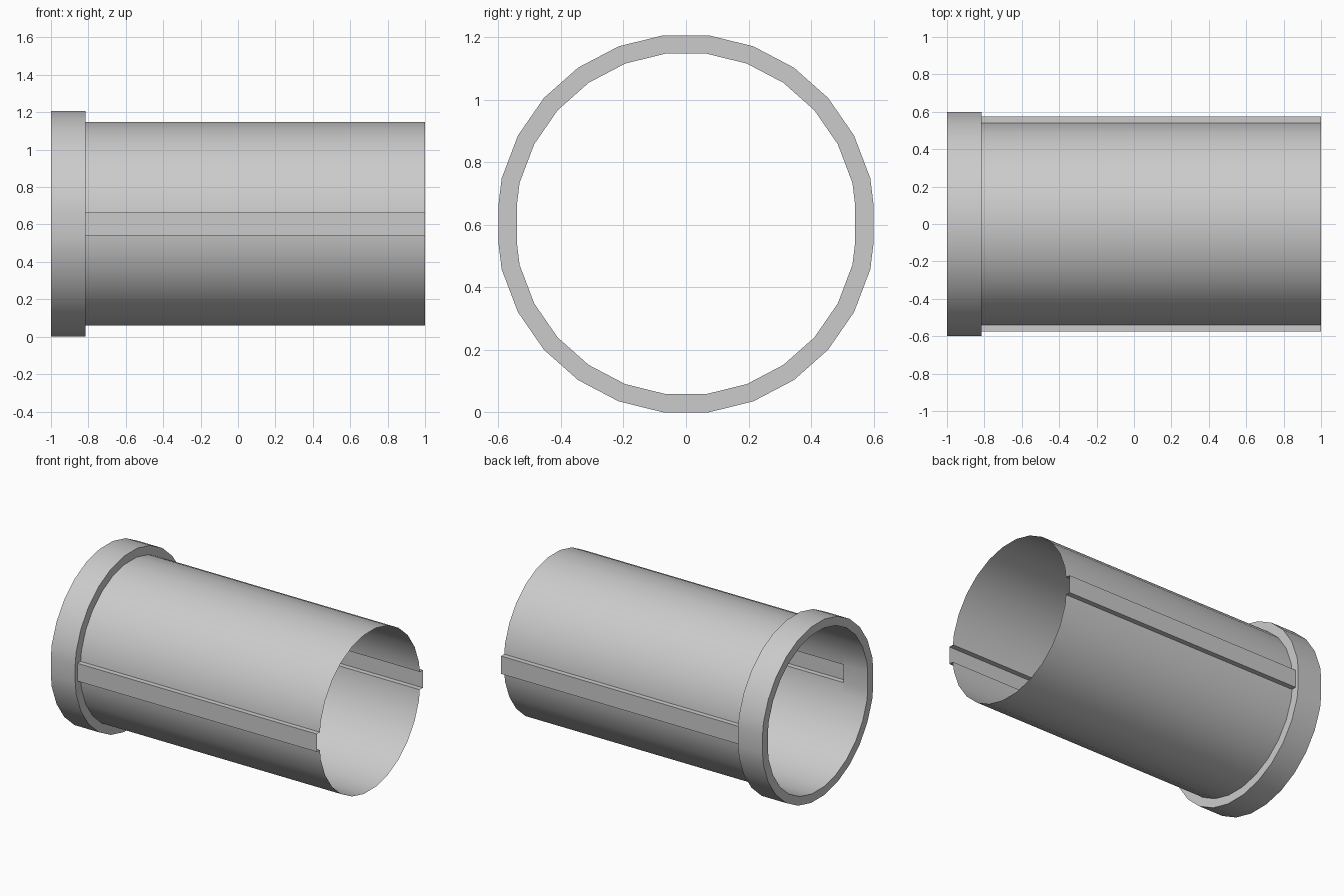
import bpy, bmesh
from math import sin, cos, pi, radians

SIDES = 26
CENTRE_Z = 0.603
OUTER_R, INNER_R = 0.607, 0.548
SLOT_HALF = 0.061      # half height of the side channels
CHANNEL_Y = 0.575      # outer face of the side channels
BACK_X, STEP_X, END_X = -1.0, -0.815, 1.0

if "Cube" in bpy.data.objects:
    bpy.data.objects.remove(bpy.data.objects["Cube"])

grey = bpy.data.materials.new("plain grey")
grey.use_nodes = True
colour = (0.6, 0.6, 0.6, 1)
grey.diffuse_color = colour
grey.node_tree.nodes["Principled BSDF"].inputs["Base Color"].default_value = colour


def profile(radius, channel=False):
    """Closed (y, z) outline: a polygon with flat sides, or outward channels."""
    step = 2 * pi / SIDES
    arc = [(radius * cos(k * step), radius * sin(k * step)) for k in range(1, SIDES // 2)]
    near_y, near_z = arc[0]
    lip_y = radius + (near_y - radius) * SLOT_HALF / near_z
    side = [(lip_y, SLOT_HALF)]
    if channel:
        side = [(CHANNEL_Y, SLOT_HALF)] + side
    top = side + arc + [(-y, z) for y, z in reversed(side)]
    return top + [(-y, -z) for y, z in top]


def loft(name, sections, closed=False):
    """Bridge matching outlines placed at successive x positions."""
    bm = bmesh.new()
    loops = [[bm.verts.new((x, y, z + CENTRE_Z)) for y, z in outline]
             for x, outline in sections]
    pairs = list(zip(loops, loops[1:]))
    if closed:
        pairs.append((loops[-1], loops[0]))
    for a, b in pairs:
        for i in range(len(a)):
            j = (i + 1) % len(a)
            bm.faces.new((a[i], b[i], b[j], a[j]))
    bmesh.ops.recalc_face_normals(bm, faces=bm.faces)
    mesh = bpy.data.meshes.new(name)
    bm.to_mesh(mesh)
    bm.free()
    mesh.materials.append(grey)
    obj = bpy.data.objects.new(name, mesh)
    bpy.context.collection.objects.link(obj)
    bpy.ops.object.select_all(action='DESELECT')
    obj.select_set(True)
    bpy.context.view_layer.objects.active = obj
    bpy.ops.object.shade_smooth_by_angle(angle=radians(30))
    return obj


# Thick collar at the left end of the front
outer, inner = profile(OUTER_R), profile(INNER_R)
loft("collar", [(BACK_X, outer), (STEP_X, outer), (STEP_X, inner), (BACK_X, inner)], closed=True)

# Thin open tube with a channel along each side
sleeve = profile(INNER_R, channel=True)
loft("tube", [(STEP_X, sleeve), (END_X, sleeve)])
